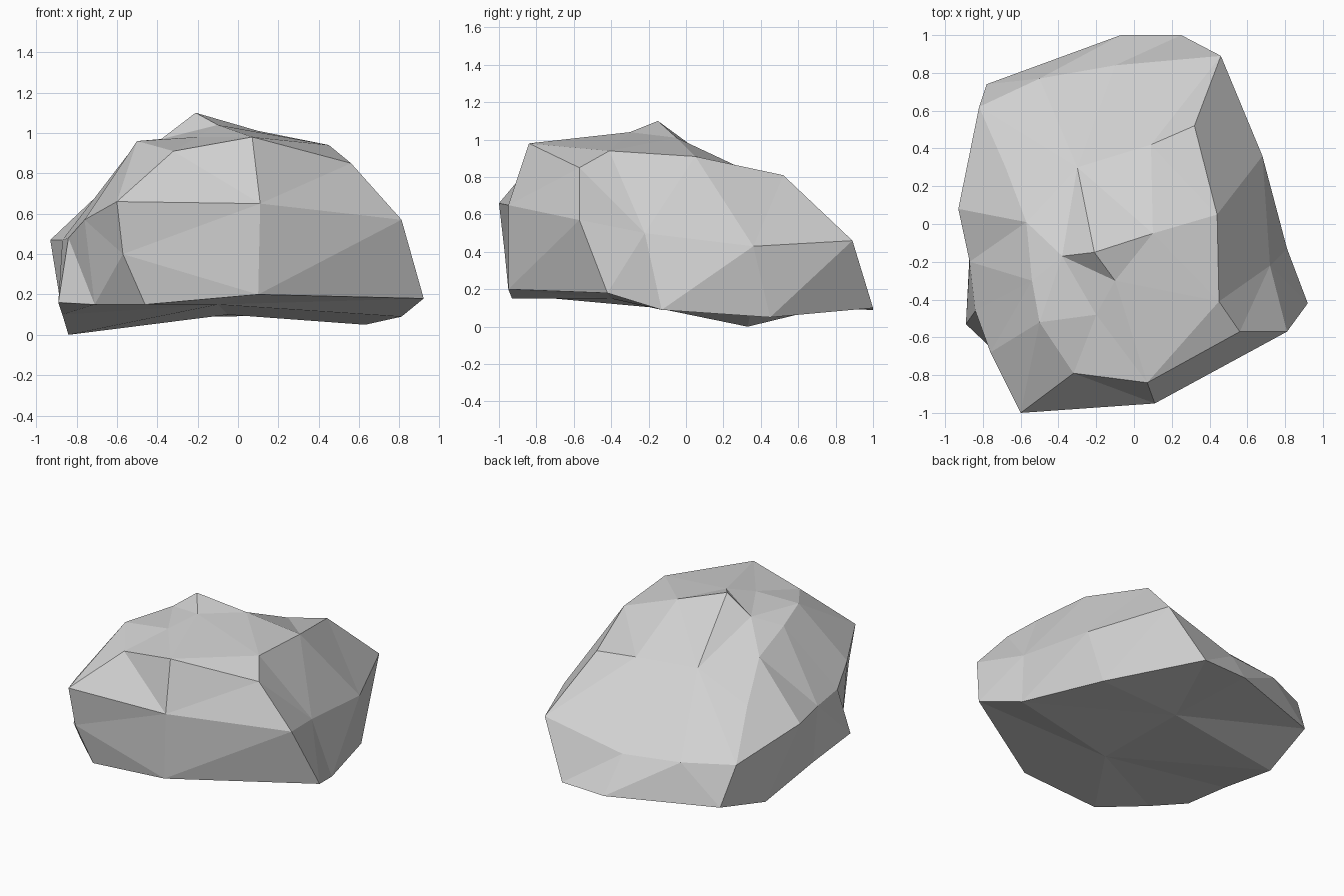
import bpy
import bmesh
from mathutils import Vector

default_cube = bpy.data.objects.get("Cube")
if default_cube:
    bpy.data.objects.remove(default_cube, do_unlink=True)


def make_material(name, colour):
    material = bpy.data.materials.new(name)
    material.use_nodes = True
    material.diffuse_color = colour
    shader = next(node for node in material.node_tree.nodes
                  if node.type == "BSDF_PRINCIPLED")
    shader.inputs["Base Color"].default_value = colour
    shader.inputs["Roughness"].default_value = 1
    return material


def faceted_solid(name, corners, centre, material):
    """Skin corners around a centre: join them on a unit ball, then move
    each one out to its place, so shallow hollows are kept."""
    mesh = bpy.data.meshes.new(name)
    solid = bmesh.new()
    placed = []
    for corner in corners:
        position = Vector(corner)
        vertex = solid.verts.new((position - centre).normalized())
        placed.append((vertex, position))
    bmesh.ops.convex_hull(solid, input=list(solid.verts))
    for vertex, position in placed:
        vertex.co = position
    bmesh.ops.recalc_face_normals(solid, faces=list(solid.faces))
    for face in solid.faces:
        face.smooth = False
    solid.to_mesh(mesh)
    solid.free()
    mesh.materials.append(material)
    rock = bpy.data.objects.new(name, mesh)
    bpy.context.collection.objects.link(rock)
    return rock


# Slightly hollow underside
underside = [(-.05, .35, .1), (-.1, -.4, .15)]

# Lower rim, where the sides meet the underside
lower_rim = [
    (.92, -.42, .18), (.1, -.95, .2), (-.46, -.93, .15), (-.71, -.7, .15),
    (-.89, -.53, .16), (-.87, -.15, .1), (-.84, .33, 0), (-.78, .74, .1),
    (-.07, 1, .09), (.25, 1, .1), (.63, .45, .05), (.81, -.13, .09),
]

# Girdle, where the sides turn into the upper slopes
girdle = [
    (.81, -.57, .57), (.11, -.95, .65), (-.6, -1, .66), (-.57, -.97, .4),
    (-.76, -.68, .57), (-.84, -.46, .48), (-.87, -.2, .47),
    (-.93, .08, .47), (-.82, .62, .36), (-.5, .77, .35),
    (-.1, .84, .33), (.46, .89, .46), (.68, .36, .43), (.72, -.22, .5),
]

# Shoulders around the crown
shoulders = [
    (.44, .05, .91), (.32, .52, .81), (.45, -.41, .94), (.56, -.57, .85),
    (.07, -.84, .98), (-.32, -.79, .91), (-.5, -.52, .96),
    (-.54, -.3, .9), (-.57, .01, .81), (-.68, .3, .61),
]

# Crown with its peak and the notch in front of it
crown = [
    (-.21, -.15, 1.1), (-.38, -.17, .97), (-.1, -.3, 1.04),
    (-.2, -.48, .98), (.1, -.05, 1.01), (.09, .42, .79), (-.3, .3, .77),
]

stone_grey = make_material("stone_grey", (.64, .64, .64, 1))
faceted_solid("boulder", underside + lower_rim + girdle + shoulders + crown,
              Vector((0, 0, .45)), stone_grey)
